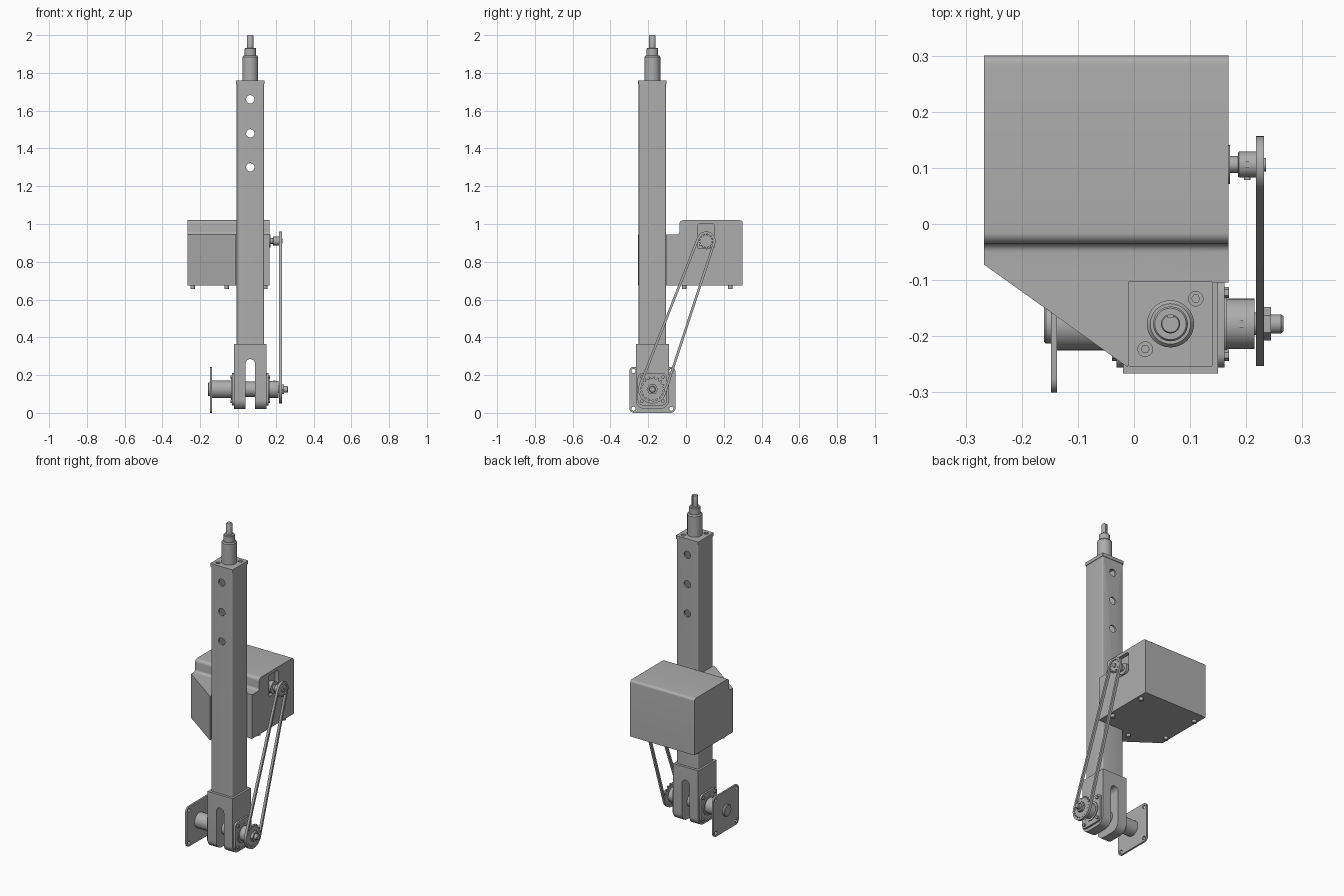
import bpy, bmesh
from math import sin, cos, pi, atan2, acos, hypot, radians
from mathutils import Matrix, Vector

if "Cube" in bpy.data.objects:
    bpy.data.objects.remove(bpy.data.objects["Cube"])

GREY = (0.42, 0.42, 0.42, 1)
steel = bpy.data.materials.new("plain grey")
steel.use_nodes = True
steel.diffuse_color = GREY
steel.node_tree.nodes["Principled BSDF"].inputs["Base Color"].default_value = GREY

PX, PY = 0.065, -0.178      # post axis
AXLE_Z = 0.125
UP_Y, UP_Z = 0.106, 0.91    # upper sprocket axis


def finish(name, bm):
    bmesh.ops.recalc_face_normals(bm, faces=bm.faces)
    me = bpy.data.meshes.new(name)
    bm.to_mesh(me)
    bm.free()
    me.materials.append(steel)
    ob = bpy.data.objects.new(name, me)
    bpy.context.collection.objects.link(ob)
    activate(ob)
    bpy.ops.object.shade_smooth_by_angle(angle=radians(35))
    return ob


def activate(ob):
    bpy.ops.object.select_all(action='DESELECT')
    ob.select_set(True)
    bpy.context.view_layer.objects.active = ob


def axis_map(axis, a, b, t):
    """Place plane coordinates a, b at depth t along the axis."""
    return {'X': (t, a, b), 'Y': (a, t, b), 'Z': (a, b, t)}[axis]


def prism(name, pts, axis, t0, t1):
    bm = bmesh.new()
    f = bm.faces.new([bm.verts.new(axis_map(axis, a, b, t0)) for a, b in pts])
    ext = bmesh.ops.extrude_face_region(bm, geom=[f])
    move = Vector(axis_map(axis, 0, 0, t1 - t0))
    bmesh.ops.translate(bm, vec=move, verts=[v for v in ext['geom'] if isinstance(v, bmesh.types.BMVert)])
    return finish(name, bm)


def arc(a, b, r, start, end, n=8):
    return [(a + r * cos(radians(start + (end - start) * i / n)),
             b + r * sin(radians(start + (end - start) * i / n))) for i in range(n + 1)]


def rounded(a, b, w, h, r):
    """Rounded rectangle outline centred on a, b."""
    pts = []
    for k, (sa, sb) in enumerate([(1, 1), (-1, 1), (-1, -1), (1, -1)]):
        pts += arc(a + sa * (w / 2 - r), b + sb * (h / 2 - r), r, 90 * k, 90 * k + 90, 5)
    return pts


def lathe(name, profile, axis, a, b, n=32):
    """Turned part from (radius, position) pairs; the ends are capped."""
    bm = bmesh.new()
    rings = [[bm.verts.new(axis_map(axis, a + r * cos(2 * pi * i / n), b + r * sin(2 * pi * i / n), t))
              for i in range(n)] for r, t in profile]
    for p, q in zip(rings, rings[1:]):
        for i in range(n):
            j = (i + 1) % n
            bm.faces.new((p[i], p[j], q[j], q[i]))
    bm.faces.new(rings[0])
    bm.faces.new(rings[-1])
    return finish(name, bm)


def rod(name, r, axis, a, b, t0, t1, n=32):
    return lathe(name, [(r, t0), (r, t1)], axis, a, b, n)


def boolean(ob, tools, op='DIFFERENCE'):
    for tool in tools:
        tool.hide_render = True
        mod = ob.modifiers.new("cut", 'BOOLEAN')
        mod.operation, mod.object, mod.solver = op, tool, 'EXACT'
        activate(ob)
        bpy.ops.object.modifier_apply(modifier=mod.name)
        bpy.data.objects.remove(tool)
    activate(ob)
    bpy.ops.object.shade_smooth_by_angle(angle=radians(35))
    return ob


# Hollow square post with three cross holes
post = prism("post", rounded(PX, PY, 0.145, 0.145, 0.006), 'Z', 0.3, 1.742)
cuts = [prism("bore", rounded(PX, PY, 0.125, 0.125, 0.004), 'Z', 0.4, 1.73)]
cuts += [rod("hole", 0.022, 'Y', PX, z, -0.4, 0.1) for z in (1.30, 1.48, 1.66)]
boolean(post, cuts)

# Top cap with two screw recesses
cap = prism("post_cap", rounded(PX, PY, 0.152, 0.152, 0.004), 'Z', 1.74, 1.76)
boolean(cap, [rod("recess", 0.013, 'Z', PX + s * 0.045, PY + s * 0.045, 1.748, 1.8) for s in (-1, 1)])
for s in (-1, 1):
    rod("cap_screw", 0.008, 'Z', PX + s * 0.045, PY + s * 0.045, 1.74, 1.756, 6)

# Stepped spindle on top with a keyway
spindle = lathe("spindle", [(0.042, 1.755), (0.042, 1.885), (0.036, 1.892), (0.031, 1.892), (0.031, 1.928),
                            (0.028, 1.932), (0.017, 1.932), (0.017, 1.997), (0.015, 2.0)], 'Z', PX, PY)
boolean(spindle, [prism("keyway", rounded(PX, PY + 0.016, 0.01, 0.01, 0.001), 'Z', 1.94, 2.1)])

# Forked foot with rounded lower edges and a round-topped slot
y0, y1, zb, zt = PY - 0.088, PY + 0.088, 0.02, 0.365
foot = prism("forked_foot", [(y1, zt), (y0, zt)] + arc(y0 + 0.05, zb + 0.05, 0.05, 180, 270)
             + arc(y1 - 0.05, zb + 0.05, 0.05, 270, 360), 'X', PX - 0.085, PX + 0.085)
boolean(foot, [prism("slot", [(PX - 0.025, -0.1), (PX + 0.025, -0.1)] + arc(PX, 0.26, 0.025, 0, 180, 12),
                     'Y', -0.4, 0.1)])

# Bearing flanges and their bolts on both sides of the foot
for s in (-1, 1):
    xa = PX + s * 0.084
    prism("bearing_flange", rounded(PY, AXLE_Z, 0.155, 0.17, 0.025), 'X', xa, xa + s * 0.012)
    rod("bearing_ring", 0.058, 'X', PY, AXLE_Z, xa, xa + s * 0.017)
    for dy in (-1, 1):
        for dz in (-1, 1):
            rod("flange_bolt", 0.01, 'X', PY + dy * 0.056, AXLE_Z + dz * 0.064, xa, xa + s * 0.02, 6)

# Axle: end boss, wide sleeve, drive hub, nut and stub
lathe("axle", [(0.032, -0.16), (0.035, -0.157), (0.035, -0.138), (0.047, -0.138), (0.047, -0.015), (0.04, -0.015),
               (0.04, 0.163), (0.045, 0.163), (0.045, 0.215), (0.02, 0.215), (0.02, 0.24),
               (0.017, 0.24), (0.017, 0.262), (0.014, 0.266)], 'X', PY, AXLE_Z)
rod("axle_nut", 0.03, 'X', PY, AXLE_Z, 0.228, 0.244, 6)
rod("axle_set_screw", 0.007, 'Z', 0.192, PY, 0.15, AXLE_Z + 0.047, 12)

# Square mounting plate with corner holes
plate = prism("mounting_plate", rounded(PY, 0.122, 0.244, 0.244, 0.025), 'X', -0.148, -0.137)
boolean(plate, [rod("plate_hole", 0.011, 'X', PY + a * 0.1, 0.122 + b * 0.1, -0.3, 0, 16)
                for a in (-1, 1) for b in (-1, 1)])

# Gearbox cover: stepped side profile trimmed by its plan outline
side = [(0.30, 0.675)] + arc(0.285, 1.005, 0.015, 0, 90) + arc(-0.015, 1.0, 0.02, 90, 180)
side += arc(-0.05, 0.96, 0.015, 0, -90) + [(-0.255, 0.945), (-0.255, 0.675)]
cover = prism("gearbox_cover", side, 'X', -0.267, 0.168)
plan = [(-0.4, 0.4), (-0.4, 0.0225), (-0.011, -0.2555), (-0.011, -0.104), (0.3, -0.104), (0.3, 0.4)]
boolean(cover, [prism("plan", plan, 'Z', 0.5, 1.2)], 'INTERSECT')
boolean(cover, [prism("opening", rounded(UP_Y, 0.935, 0.09, 0.13, 0.01), 'X', 0.145, 0.2)])

# Underside screws of the cover
for x, y in [(-0.24, 0.235), (0.145, 0.235), (-0.24, -0.01), (0.145, -0.01), (-0.06, -0.12)]:
    rod("cover_screw", 0.012, 'Z', x, y, 0.657, 0.68, 16)

# Output shaft and hub of the gearbox
lathe("output_shaft", [(0.035, 0.13), (0.035, 0.171), (0.015, 0.171), (0.015, 0.185), (0.021, 0.185), (0.023, 0.187),
                       (0.023, 0.217), (0.012, 0.217), (0.012, 0.235)], 'X', UP_Y, UP_Z)
rod("hub_screw_side", 0.006, 'Y', 0.202, UP_Z, UP_Y - 0.028, UP_Y, 12)
rod("hub_screw_top", 0.006, 'Z', 0.202, UP_Y, UP_Z, UP_Z + 0.025, 12)


# Toothed sprockets
def sprocket(name, y, z, r, teeth):
    pts = []
    for i in range(teeth * 4):
        rr = r if i % 4 < 2 else r - 0.012
        pts.append((y + rr * cos(pi * i / teeth / 2), z + rr * sin(pi * i / teeth / 2)))
    prism(name, pts, 'X', 0.220, 0.229)


sprocket("lower_sprocket", PY, AXLE_Z, 0.068, 18)
sprocket("upper_sprocket", UP_Y, UP_Z, 0.044, 12)


# Chain loop around both sprockets
def chain_loop(offset):
    dy, dz = UP_Y - PY, UP_Z - AXLE_Z
    phi = atan2(dz, dy) * 180 / pi
    lean = acos((0.0685 - 0.044) / hypot(dy, dz)) * 180 / pi
    return (arc(UP_Y, UP_Z, 0.044 + offset, phi - lean, phi + lean, 20)
            + arc(PY, AXLE_Z, 0.0685 + offset, phi + lean, phi - lean + 360, 24))


bm = bmesh.new()
loops = [[bm.verts.new((x, y, z)) for y, z in chain_loop(o)]
         for x, o in [(0.217, -0.0065), (0.217, 0.0065), (0.232, 0.0065), (0.232, -0.0065)]]
for p, q in zip(loops, loops[1:] + loops[:1]):
    for i in range(len(p)):
        j = (i + 1) % len(p)
        bm.faces.new((p[i], p[j], q[j], q[i]))
finish("drive_chain", bm)
